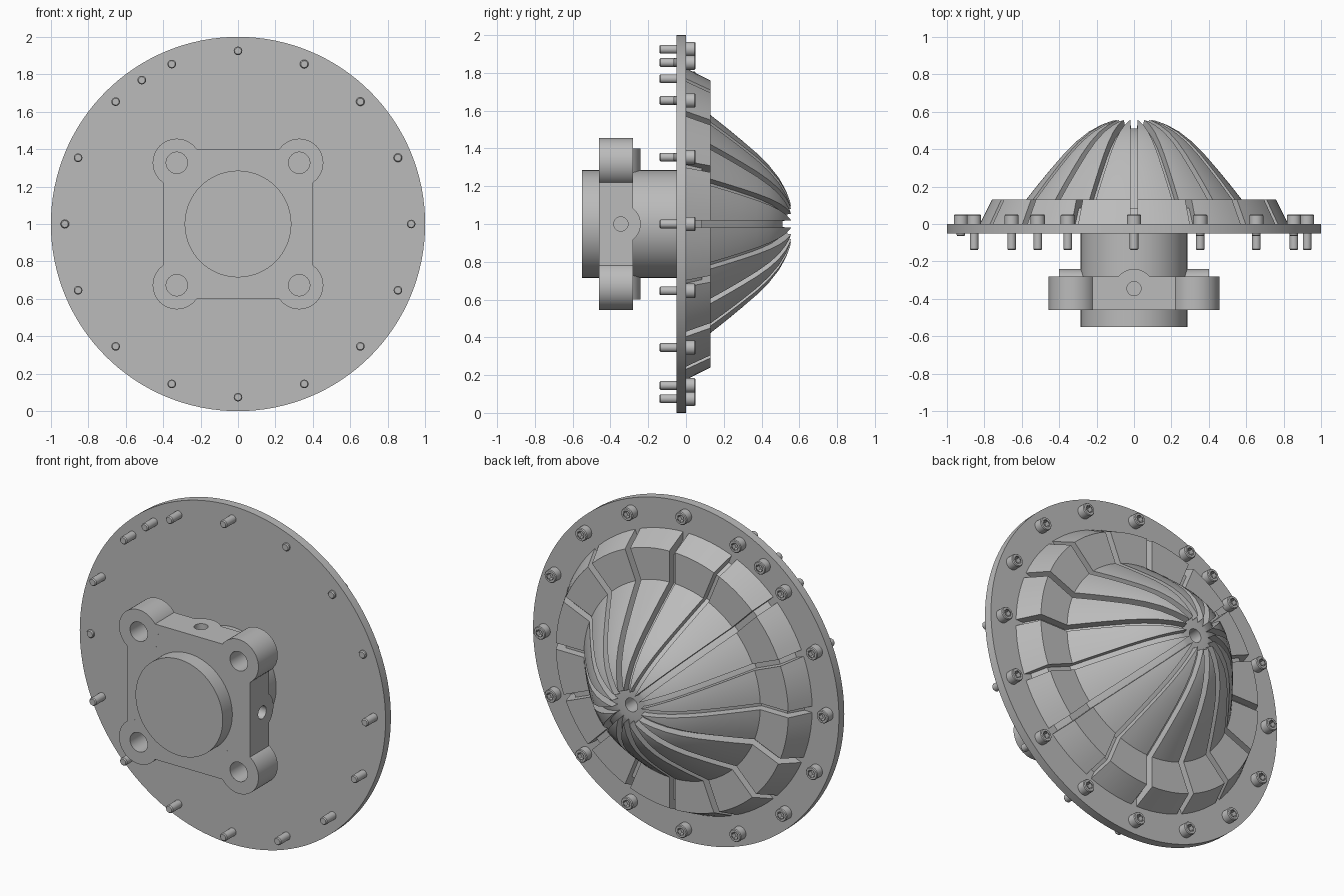
import bpy, bmesh, math
from mathutils import Matrix, Vector

cube = bpy.data.objects.get("Cube")
if cube:
    bpy.data.objects.remove(cube)

metal = bpy.data.materials.new("grey_metal")
metal.use_nodes = True
GREY = (0.5, 0.5, 0.5, 1)
metal.diffuse_color = GREY
metal.node_tree.nodes["Principled BSDF"].inputs["Base Color"].default_value = GREY

CENTRE = Vector((0, 0, 1))
COUNT = 16                      # panels and bolts around the axis
STEP = 2 * math.pi / COUNT


def finish(name, bm, location=CENTRE, smooth=True):
    bmesh.ops.recalc_face_normals(bm, faces=bm.faces)
    mesh = bpy.data.meshes.new(name)
    bm.to_mesh(mesh)
    bm.free()
    mesh.materials.append(metal)
    obj = bpy.data.objects.new(name, mesh)
    obj.location = location
    bpy.context.collection.objects.link(obj)
    if smooth:
        shade(obj)
    return obj


def shade(obj):
    bpy.ops.object.select_all(action='DESELECT')
    obj.select_set(True)
    bpy.context.view_layer.objects.active = obj
    bpy.ops.object.shade_smooth_by_angle(angle=math.radians(25))


def polar(r, y, a):
    return Vector((r * math.cos(a), y, r * math.sin(a)))


def revolve(name, profile, segments, location=CENTRE):
    """Lathe (radius, y) points around the y axis."""
    bm = bmesh.new()
    rings = []
    for r, y in profile:
        n = segments if r > 0 else 1
        rings.append([bm.verts.new(polar(r, y, 2 * math.pi * i / segments)) for i in range(n)])
    for a, b in zip(rings, rings[1:]):
        for i in range(segments):
            j = (i + 1) % segments
            quad = [a[i % len(a)], a[j % len(a)], b[j % len(b)], b[i % len(b)]]
            bm.faces.new(list(dict.fromkeys(quad)))
    return finish(name, bm, location)


def cylinder(name, radius, depth, location, axis='Y', segments=48):
    turn = {'X': Matrix.Rotation(math.pi / 2, 3, 'Y'),
            'Y': Matrix.Rotation(math.pi / 2, 3, 'X'),
            'Z': Matrix.Identity(3)}[axis]
    bm = bmesh.new()
    bmesh.ops.create_cone(bm, cap_ends=True, segments=segments, radius1=radius,
                          radius2=radius, depth=depth, matrix=turn.to_4x4())
    return finish(name, bm, CENTRE + Vector(location), False)


def combine(target, tool, operation):
    mod = target.modifiers.new("cut", 'BOOLEAN')
    mod.operation, mod.solver, mod.object = operation, 'EXACT', tool
    bpy.context.view_layer.objects.active = target
    bpy.ops.object.modifier_apply(modifier=mod.name)
    bpy.data.objects.remove(tool)


# Round base plate and shaft boss
revolve("base_plate", [(0, -0.05), (1, -0.05), (1, 0), (0, 0)], 128)
revolve("shaft_boss", [(0, -0.55), (0.285, -0.55), (0.285, -0.04), (0, -0.04)], 96)

# Mounting flange: square block, round ears, side bosses, holes
bm = bmesh.new()
bmesh.ops.create_cube(bm, size=1, matrix=Matrix.Diagonal((0.8, 0.18, 0.8, 1)))
flange = finish("mounting_flange", bm, CENTRE + Vector((0, -0.37, 0)), False)
for axis in 'XZ':
    combine(flange, cylinder("side_boss", 0.105, 0.799, (0, -0.345, 0), axis), 'UNION')
ears = [(x, -0.37, z) for x in (-0.327, 0.327) for z in (-0.327, 0.327)]
for spot in ears:
    combine(flange, cylinder("ear", 0.129, 0.1802, spot), 'UNION')
for spot in ears:
    combine(flange, cylinder("ear_hole", 0.057, 0.4, spot, 'Y', 32), 'DIFFERENCE')
for sign in (-1, 1):
    combine(flange, cylinder("side_hole", 0.038, 0.12, (sign * 0.36, -0.345, 0), 'X', 24), 'DIFFERENCE')
    combine(flange, cylinder("side_hole", 0.038, 0.12, (0, -0.345, sign * 0.36), 'Z', 24), 'DIFFERENCE')
shade(flange)

# Dome profile and the groove floor beneath it
dome = [Vector(p) for p in [(0.577, 0.13), (0.51, 0.215), (0.444, 0.295), (0.375, 0.375),
                            (0.31, 0.44), (0.243, 0.493), (0.176, 0.53), (0.12, 0.551), (0.096, 0.555)]]
dome_floor = []
for i, p in enumerate(dome):
    t = dome[min(i + 1, len(dome) - 1)] - dome[max(i - 1, 0)]
    dome_floor.append(p - Vector((t.y, -t.x)).normalized() * 0.045)
outer = [Vector((0.825, 0)), Vector((0.76, 0.13))] + dome
floor = [Vector((0.775, 0)), Vector((0.725, 0.085)), Vector((0.555, 0.085))] + dome_floor[1:]

# Dome core with the centre hole
core = floor + [Vector(p) for p in [(0.04, 0.51), (0.04, 0.42), (0, 0.42)]]
revolve("dome_core", [tuple(p) for p in core], 96)

# Raised dome panels separated by straight-sided radial grooves
GROOVE, COLUMNS = 0.037, 6
bm = bmesh.new()
for k in range(COUNT):
    def row(p):
        half = STEP / 2 - math.asin(min(GROOVE / 2 / p.x, 0.19))
        return [bm.verts.new(polar(p.x, p.y, (k + 0.5) * STEP + half * (2 * c / COLUMNS - 1)))
                for c in range(COLUMNS + 1)]
    top, low = [row(p) for p in outer], [row(p) for p in floor]
    for i in range(len(outer) - 1):
        for c in range(COLUMNS):
            bm.faces.new((top[i][c], top[i][c + 1], top[i + 1][c + 1], top[i + 1][c]))
        for c in (0, -1):
            bm.faces.new((top[i][c], top[i + 1][c], low[i + 1][c], low[i][c]))
    for i in (0, -1):
        for c in range(COLUMNS):
            bm.faces.new((top[i][c], top[i][c + 1], low[i][c + 1], low[i][c]))
finish("dome_panels", bm)

# Socket-head bolts around the rim, four of them shorter, one extra
angles = [k * STEP for k in range(COUNT)] + [5.5 * STEP]
SHORT = (1, 2, 3, 8)
for k, a in enumerate(angles):
    place = CENTRE + polar(0.925, 0, a)
    end = -0.065 if k in SHORT else -0.14
    revolve("bolt_shank", [(0, end), (0.018, end), (0.023, end + 0.006), (0.023, 0)], 20, place)
    revolve("bolt_head", [(0.038, 0), (0.038, 0.045), (0.034, 0.05), (0.022, 0.05)], 24, place)
    revolve("bolt_socket", [(0.023, 0.05), (0.021, 0.05), (0.021, 0.022), (0, 0.022)], 6, place)
